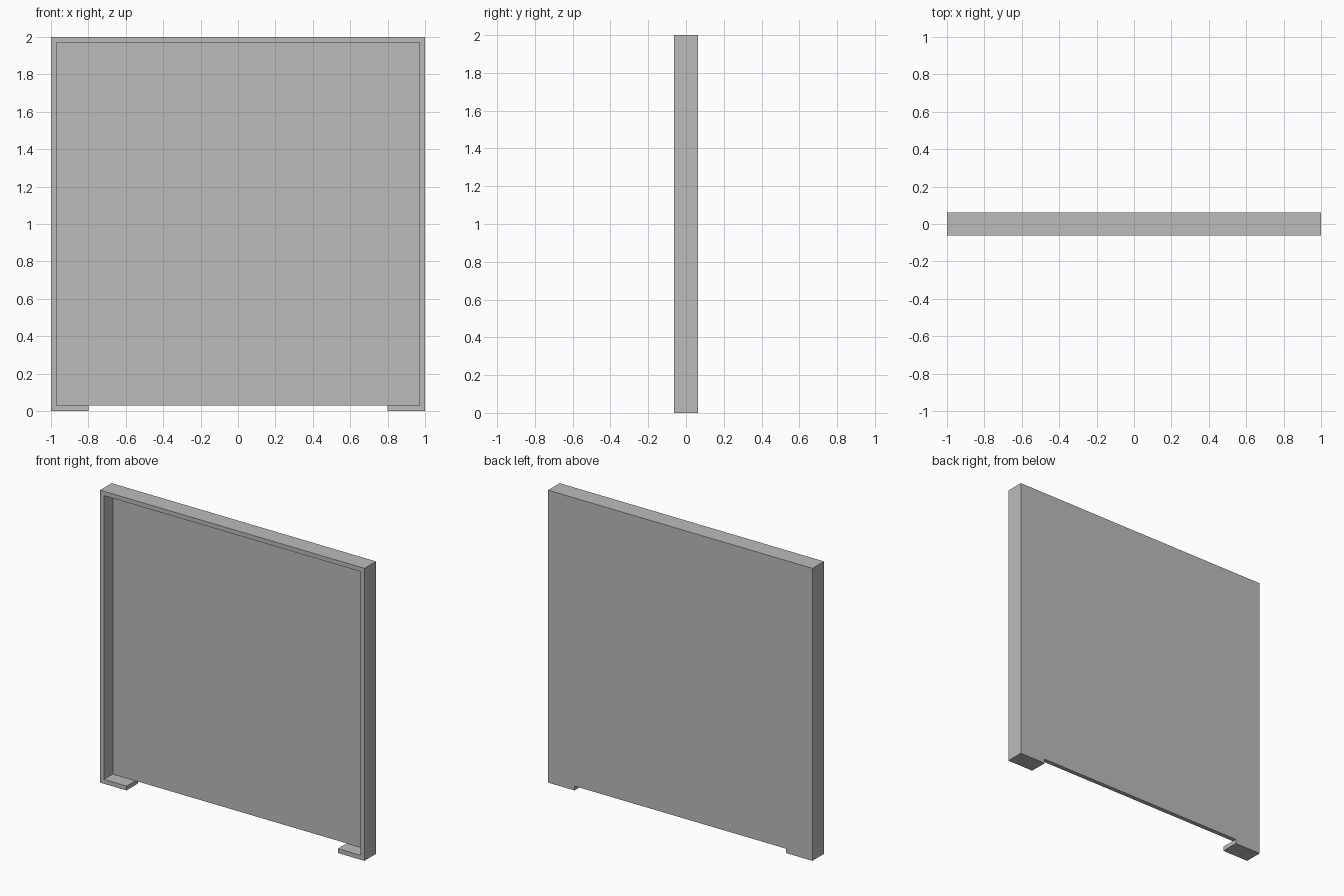
import bpy
import bmesh

cube = bpy.data.objects.get("Cube")
if cube:
    bpy.data.objects.remove(cube, do_unlink=True)

HALF, DEPTH, HEIGHT, WALL, FOOT = 1.0, 0.0625, 2.0, 0.03, 0.8

grey = bpy.data.materials.new("plain grey")
grey.use_nodes = True
colour = (0.5, 0.5, 0.5, 1)
grey.diffuse_color = colour
grey.node_tree.nodes["Principled BSDF"].inputs["Base Color"].default_value = colour


def extrude_profile(name, points, y0, y1):
    """Extrude an x-z outline from y0 back to y1."""
    bm = bmesh.new()
    face = bm.faces.new([bm.verts.new((x, y0, z)) for x, z in points])
    result = bmesh.ops.extrude_face_region(bm, geom=[face])
    moved = [v for v in result["geom"] if isinstance(v, bmesh.types.BMVert)]
    bmesh.ops.translate(bm, vec=(0, y1 - y0, 0), verts=moved)
    bmesh.ops.recalc_face_normals(bm, faces=bm.faces)
    mesh = bpy.data.meshes.new(name)
    bm.to_mesh(mesh)
    bm.free()
    mesh.materials.append(grey)
    obj = bpy.data.objects.new(name, mesh)
    bpy.context.collection.objects.link(obj)
    return obj


def mirrored(right_half):
    """Complete a symmetric outline from its +x half."""
    return right_half + [(-x, z) for x, z in reversed(right_half)]


# Rim: top and side walls with short returns along the bottom
inner = HALF - WALL
rim = mirrored([(FOOT, WALL), (FOOT, 0), (HALF, 0), (HALF, HEIGHT)])
rim += [(-inner, WALL), (-inner, HEIGHT - WALL),
        (inner, HEIGHT - WALL), (inner, WALL)]
extrude_profile("rim", rim, -DEPTH, DEPTH - WALL)

# Back panel: full sheet notched between the two feet
panel = mirrored([(FOOT, WALL), (FOOT, 0), (HALF, 0), (HALF, HEIGHT)])
extrude_profile("back_panel", panel, DEPTH - WALL, DEPTH)
